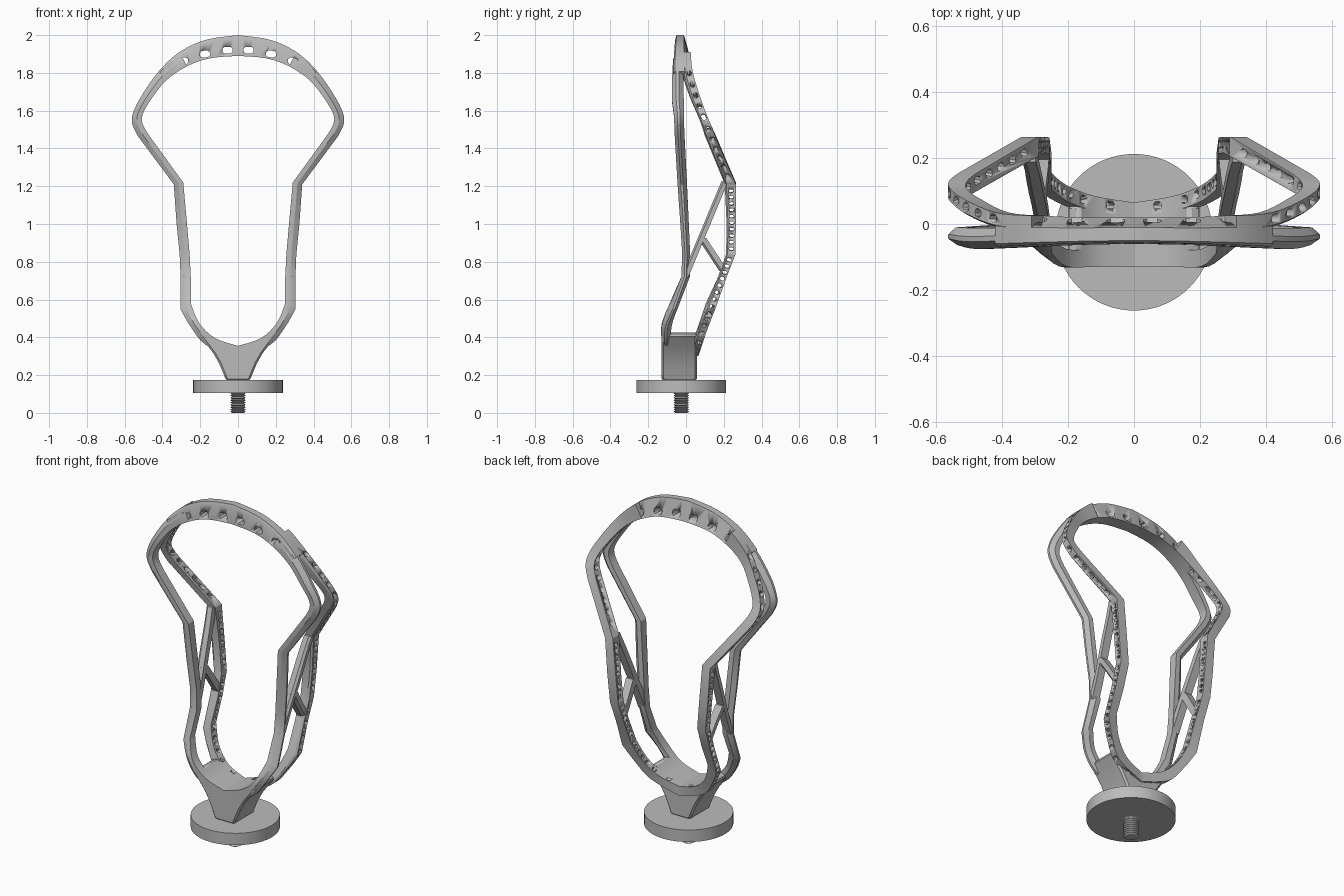
import bpy, bmesh, math
from mathutils import Matrix, Vector

cube = bpy.data.objects.get("Cube")
if cube:
    bpy.data.objects.remove(cube)

grey = bpy.data.materials.new("plain grey")
grey.use_nodes = True
grey.diffuse_color = (0.5, 0.5, 0.5, 1)
grey.node_tree.nodes["Principled BSDF"].inputs["Base Color"].default_value = grey.diffuse_color


def finish(name, bm, angle=28):
    bmesh.ops.recalc_face_normals(bm, faces=bm.faces)
    mesh = bpy.data.meshes.new(name)
    bm.to_mesh(mesh)
    bm.free()
    mesh.materials.append(grey)
    obj = bpy.data.objects.new(name, mesh)
    bpy.context.collection.objects.link(obj)
    bpy.ops.object.select_all(action='DESELECT')
    obj.select_set(True)
    bpy.context.view_layer.objects.active = obj
    bpy.ops.object.shade_smooth_by_angle(angle=math.radians(angle))
    return obj


def mix(a, b, t):
    return [p + (q - p) * t for p, q in zip(a, b)]


def smooth(rows, steps=4):
    """Catmull-Rom curve through the given stations."""
    ext = [rows[0]] + rows + [rows[-1]]
    out = []
    for a, b, c, d in zip(ext, ext[1:], ext[2:], ext[3:]):
        for k in range(steps):
            t = k / steps
            out.append([q + t * ((r - p) + t * (2*p - 5*q + 4*r - s + t * (3*q - p - 3*r + s))) / 2
                        for p, q, r, s in zip(a, b, c, d)])
    return out + [rows[-1]]


def flip(rows):
    return [[-r[0], r[1], -r[2]] + list(r[3:]) for r in rows]


def loft(name, rows, section):
    """Rows hold inner x, z, outer x, z, front y, back y."""
    bm = bmesh.new()
    rings = []
    for xi, zi, xo, zo, y0, y1 in rows:
        rings.append([bm.verts.new((xi + (xo - xi) * u, y0 + (y1 - y0) * v, zi + (zo - zi) * u))
                      for u, v in section])
    n = len(section)
    for a, b in zip(rings, rings[1:]):
        for i in range(n):
            j = (i + 1) % n
            bm.faces.new((a[i], a[j], b[j], b[i]))
    bm.faces.new(rings[0])
    bm.faces.new(rings[-1])
    return finish(name, bm)


def cut(obj, name, boxes):
    """Cut rounded slots, each a placement matrix and a size."""
    bm = bmesh.new()
    for matrix, (sx, sy, sz) in boxes:
        corner = min(sy, sz) * 0.28
        y, z = sy / 2, sz / 2
        outline = [(-y + corner, -z), (y - corner, -z), (y, -z + corner), (y, z - corner),
                   (y - corner, z), (-y + corner, z), (-y, z - corner), (-y, -z + corner)]
        ends = [[bm.verts.new(matrix @ Vector((s * sx / 2, p, q))) for p, q in outline] for s in (-1, 1)]
        for i in range(8):
            j = (i + 1) % 8
            bm.faces.new((ends[0][i], ends[0][j], ends[1][j], ends[1][i]))
        bm.faces.new(ends[0])
        bm.faces.new(ends[1])
    cutter = finish(name, bm)
    cutter.hide_render = True
    cutter.hide_set(True)
    cutter.display_type = 'WIRE'
    mod = obj.modifiers.new("slots", 'BOOLEAN')
    mod.object = cutter
    mod.solver = 'EXACT'


# Half frame, top to bottom: inner x, z, outer x, z, front rail y pair, back rail y pair
TOP = [
    [0, 1.89, 0, 2, -.06, -.01, -.02, .02],
    [.15, 1.877, .17, 1.975, -.063, -.01, -.02, .02],
    [.27, 1.835, .31, 1.91, -.068, -.01, -.02, .025],
    [.38, 1.76, .42, 1.808, -.073, -.012, -.01, .035],
    [.46, 1.66, .51, 1.68, -.075, -.012, .025, .073],
    [.505, 1.58, .555, 1.59, -.065, -.01, .06, .105],
    [.505, 1.53, .56, 1.53, -.062, -.01, .08, .13],
    [.475, 1.475, .53, 1.465, -.06, -.008, .1, .155]]
SIDE = [
    [.29, 1.22, .34, 1.21, -.045, .005, .205, .264],
    [.27, 1, .325, 1, -.03, .015, .215, .264],
    [.256, .84, .309, .84, -.02, .022, .212, .262],
    [.25, .72, .304, .72, -.025, .02, .17, .216]]
LOW = [
    [.25, .58, .305, .55, -.087, -.04, .105, .155],
    [.205, .475, .25, .455, -.128, -.075, .07, .118],
    [.12, .395, .17, .36, -.13, -.08, .04, .085],
    [0, .355, 0, .3, -.13, -.09, .02, .065]]
upper, lower = smooth(TOP), smooth(LOW)
split = upper[8:]
half = split + SIDE + lower


def rail(rows, c):
    return [r[:4] + r[c:c + 2] for r in rows]


def ring(rows):
    return rows + flip(rows[:-1])[::-1]


# Scoop arch with slots through its face
arch = [r[:5] + r[7:] for r in upper[:13]]
scoop = loft("scoop", flip(arch[1:])[::-1] + arch,
             [(0, 0), (.85, .05), (1, .13), (1, .62), (0, 1)])
turn = Matrix.Rotation(math.pi / 2, 4, 'Z')
cut(scoop, "scoop_slot_cutter",
    [(Matrix.Translation((s * x, 0, z)) @ Matrix.Rotation(s * tilt, 4, 'Y') @ turn, (.4, .052, .036))
     for x, z, tilt in ((.055, 1.92, 0), (.175, 1.9, .1), (.29, 1.862, .2)) for s in (-1, 1)])

# Front and back rails, each one loop through the saddle
front = loft("front_rail", ring(rail(half, 4)),
             [(0, 0), (.5, 0), (1, .35), (1, .6), (.55, 1), (0, 1)])
back = loft("back_rail", ring(rail(half, 6)),
            [(0, 0), (.8, 0), (1, .15), (1, 1), (0, 1)])


def at_height(rows, z):
    """Station and path direction where the inner edge reaches height z."""
    for a, b in zip(rows, rows[1:]):
        if b[1] <= z <= a[1]:
            t = (a[1] - z) / (a[1] - b[1])
            way = Vector((a[0] - b[0], (a[4] + a[5] - b[4] - b[5]) / 2, a[1] - b[1]))
            return mix(a, b, t), way.normalized()


# Rows of lacing slots down the back rail
path = rail(half, 6)
slots = []
for low, high, count, long in ((1.27, 1.755, 11, .032), (.87, 1.18, 10, .018),
                               (.45, .81, 12, .018), (.373, .41, 2, .026)):
    for k in range(count):
        row, way = at_height(path, low + (high - low) * k / (count - 1))
        xi, zi, xo, zo, y0, y1 = row
        out = Vector((xo - xi, 0, zo - zi))
        out = (out - way * out.dot(way)).normalized()
        side = way.cross(out)
        spot = Vector(((xi + xo) / 2, y0 + (y1 - y0) * .56, (zi + zo) / 2))
        for s in (-1, 1):
            m = Matrix((out, side, way)).transposed().to_4x4()
            m.translation = spot
            slots.append((Matrix.Diagonal((s, 1, 1, 1)) @ m, (.13, .024, long)))
cut(back, "lacing_slot_cutter", slots)


# Diagonal struts and short braces between the rails
def bar(name, ends, width):
    (ya, za), (yb, zb) = ends
    rows = []
    for k in range(7):
        y, z = mix((ya, za), (yb, zb), k / 6)
        base = at_height(path, z)[0]
        rows.append([base[0] + .004, z, base[2] - .004, z, y - width / 2, y + width / 2])
    box = [(0, 0), (.7, 0), (1, .3), (1, 1), (0, 1)]
    loft("left_" + name, rows, box)
    loft("right_" + name, flip(rows), box)


bar("diagonal_strut", ((-.005, .72), (.205, 1.225)), .036)
bar("short_brace", ((.085, .925), (.2, .75)), .046)

# Flared neck under the saddle
edge = [r[:2] for r in lower[6:]][::-1]
side = edge + [(.205, .412), (.165, .362), (.13, .315), (.1, .262), (.078, .21), (.062, .17)]
outline = side + [(-x, z) for x, z in side[:0:-1]]
bm = bmesh.new()
face = bm.faces.new([bm.verts.new((x, -.13, z)) for x, z in outline])
grown = bmesh.ops.extrude_face_region(bm, geom=[face])
bmesh.ops.translate(bm, vec=(0, .187, 0),
                    verts=[v for v in grown["geom"] if isinstance(v, bmesh.types.BMVert)])
neck = finish("neck", bm)
bevel = neck.modifiers.new("edge chamfer", 'BEVEL')
bevel.width = .01
bevel.segments = 1
bevel.limit_method = 'ANGLE'
bevel.angle_limit = math.radians(60)


# Round base and its threaded stud
def lathe(name, profile, y):
    bm = bmesh.new()
    verts = [bm.verts.new((r, 0, z)) for r, z in profile]
    edges = [bm.edges.new(pair) for pair in zip(verts, verts[1:])]
    bmesh.ops.spin(bm, geom=verts + edges, cent=(0, 0, 0), axis=(0, 0, 1),
                   angle=math.tau, steps=64, use_merge=True)
    bmesh.ops.remove_doubles(bm, verts=bm.verts, dist=.0001)
    bmesh.ops.translate(bm, vec=(0, y, 0), verts=bm.verts)
    return finish(name, bm)


lathe("base_disc", [(0, .105), (.237, .105), (.237, .175), (0, .175)], -.025)
thread = [(.032 if k % 2 == 0 else .041, k * .11 / 18) for k in range(19)]
lathe("threaded_stud", [(0, 0)] + thread + [(0, .11)], -.025)
